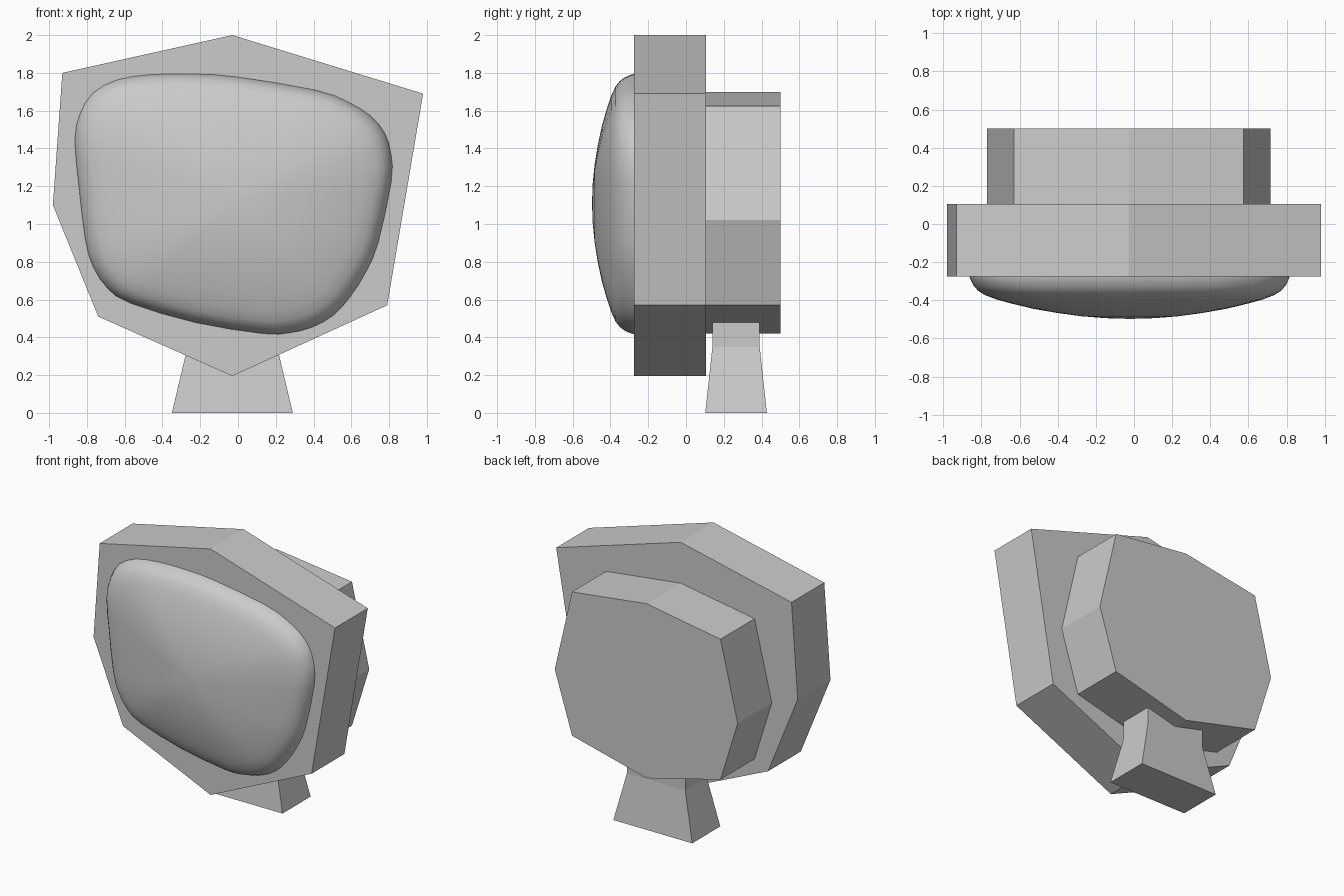
import bpy, bmesh
from mathutils import Vector

if "Cube" in bpy.data.objects:
    bpy.data.objects.remove(bpy.data.objects["Cube"])


def loft(name, rings, smooth=False):
    """Skin a closed solid through equally sized rings of 3D points."""
    bm = bmesh.new()
    loops = [[bm.verts.new(p) for p in ring] for ring in rings]
    n = len(loops[0])
    for a, b in zip(loops, loops[1:]):
        for i in range(n):
            j = (i + 1) % n
            bm.faces.new((a[i], a[j], b[j], b[i]))
    bm.faces.new(loops[0])
    bm.faces.new(loops[-1])
    bmesh.ops.recalc_face_normals(bm, faces=bm.faces)
    me = bpy.data.meshes.new(name)
    bm.to_mesh(me)
    bm.free()
    ob = bpy.data.objects.new(name, me)
    bpy.context.collection.objects.link(ob)
    if smooth:
        bpy.ops.object.select_all(action='DESELECT')
        ob.select_set(True)
        bpy.context.view_layer.objects.active = ob
        bpy.ops.object.shade_smooth_by_angle()
    return ob


def slab(name, outline, y0, y1):
    """Extrude an x-z outline from y0 to y1."""
    return loft(name, [[(x, y, z) for x, z in outline] for y in (y0, y1)])


# Irregular seven-sided front casing
slab("front_casing", [(-0.03, 2.0), (0.98, 1.69), (0.79, 0.57), (-0.03, 0.195),
                      (-0.74, 0.51), (-0.98, 1.1), (-0.93, 1.8)], -0.275, 0.105)

# Eight-sided rear housing
slab("rear_housing", [(-0.03, 1.70), (0.575, 1.625), (0.715, 1.02), (0.575, 0.57),
                      (-0.03, 0.42), (-0.63, 0.57), (-0.77, 1.02), (-0.63, 1.60)], 0.1, 0.5)

# Stand: flared foot with a straight neck running up into the housing
stand = []
for z, hx, hy in [(0, 0.32, 0.163), (0.35, 0.237, 0.125), (0.6, 0.237, 0.125)]:
    stand.append([(-0.03 + sx * hx, 0.265 + sy * hy, z)
                  for sx, sy in ((-1, -1), (1, -1), (1, 1), (-1, 1))])
loft("stand", stand)

# Screen outline: a few knots, with a midpoint added on the curve between each pair
knots = [Vector(p) for p in [
    (-0.864, 1.445), (-0.837, 1.582), (-0.769, 1.693), (-0.637, 1.764),
    (-0.457, 1.791), (-0.23, 1.794), (0.0, 1.778), (0.41, 1.709), (0.573, 1.651),
    (0.70, 1.574), (0.777, 1.481), (0.811, 1.365), (0.811, 1.222), (0.742, 0.90),
    (0.68, 0.751), (0.594, 0.614), (0.50, 0.513), (0.388, 0.452), (0.267, 0.423),
    (0.13, 0.42), (-0.23, 0.479), (-0.573, 0.582), (-0.69, 0.659),
    (-0.766, 0.772), (-0.808, 0.915), (-0.843, 1.206)]]
n = len(knots)
outline = []
for i, p in enumerate(knots):
    q = knots[(i + 1) % n]
    outline += [p, (p + q) * 0.5625 - (knots[i - 1] + knots[(i + 2) % n]) * 0.0625]

# Bulging screen: shrinking rings along the dome profile (scale, y)
centre = Vector((-0.02, 1.11))
profile = [(1, -0.2), (1, -0.275), (0.988, -0.30), (0.972, -0.325), (0.945, -0.35),
           (0.905, -0.372), (0.83, -0.396), (0.73, -0.419), (0.6, -0.445),
           (0.45, -0.467), (0.3, -0.484), (0.15, -0.494), (0.03, -0.497)]
rings = []
for s, y in profile:
    pts = [centre + (p - centre) * s for p in outline]
    rings.append([(p.x, y, p.y) for p in pts])
loft("screen", rings, smooth=True)
